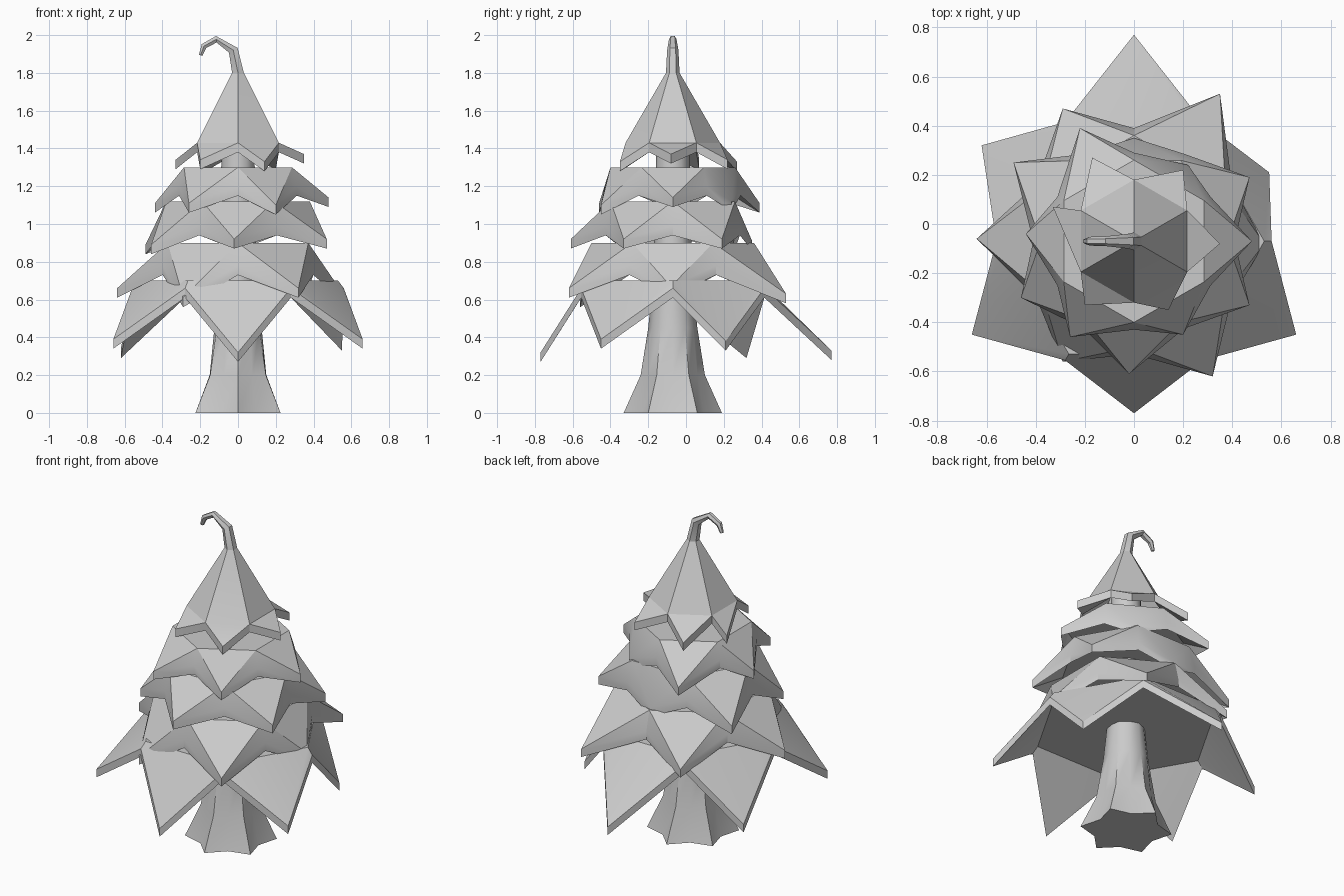
import bpy, bmesh
from math import cos, sin, radians
from mathutils import Vector

if "Cube" in bpy.data.objects:
    bpy.data.objects.remove(bpy.data.objects["Cube"])

CY = -0.07      # trunk axis in y
THICK = 0.05    # vertical thickness of the foliage


def polar(r, deg, z):
    return Vector((r * cos(radians(deg)), CY + r * sin(radians(deg)), z))


def finish(name, bm, angle):
    bmesh.ops.recalc_face_normals(bm, faces=bm.faces)
    me = bpy.data.meshes.new(name)
    bm.to_mesh(me)
    bm.free()
    ob = bpy.data.objects.new(name, me)
    bpy.context.collection.objects.link(ob)
    bpy.ops.object.select_all(action='DESELECT')
    ob.select_set(True)
    bpy.context.view_layer.objects.active = ob
    bpy.ops.object.shade_smooth_by_angle(angle=radians(angle))
    return ob


def skirt(name, start, ring, notch, tips, cap=False):
    """Six-pointed drooping shell: inner ring, notches and tips (tip z is the lower edge)."""
    bm = bmesh.new()
    layers = []
    for drop in (0, THICK):
        off = Vector((0, 0, -drop))
        R = [bm.verts.new(polar(ring[0], start + 60 * i, ring[1]) + off) for i in range(6)]
        N = [bm.verts.new(polar(notch[0], start + 60 * i, notch[1]) + off) for i in range(6)]
        T = [bm.verts.new(Vector((x, y, z + THICK)) + off) for x, y, z in tips]
        bm.faces.new(R)
        for i in range(6):
            j = (i + 1) % 6
            if cap:
                bm.faces.new((R[i], N[i], N[j], R[j]))
                bm.faces.new((N[i], T[i], N[j]))
            else:
                bm.faces.new((R[i], T[i], R[j]))
                bm.faces.new((R[i], N[i], T[i]))
                bm.faces.new((R[j], T[i], N[j]))
        layers.append([v for pair in zip(N, T) for v in pair])
    top, low = layers
    for i in range(12):
        j = (i + 1) % 12
        bm.faces.new((top[i], top[j], low[j], low[i]))
    return finish(name, bm, 20)


def loft(name, rings, angle):
    bm = bmesh.new()
    loops = [[bm.verts.new(p) for p in ring] for ring in rings]
    n = len(loops[0])
    for a, b in zip(loops, loops[1:]):
        for i in range(n):
            j = (i + 1) % n
            bm.faces.new((a[i], a[j], b[j], b[i]))
    bm.faces.new(loops[0])
    bm.faces.new(loops[-1])
    return finish(name, bm, angle)


# Trunk: six root lobes blending into a round column
profile = [(0, 0.26, 0.19), (0.2, 0.17, 0.15), (0.45, 0.13, 0.125),
           (0.7, 0.105, 0.1), (1.5, 0.085, 0.085)]
loft("trunk", [[polar(lobe if i % 2 == 0 else dip, 90 + 30 * i, z) for i in range(12)]
               for z, lobe, dip in profile], 40)

# Foliage tiers from the bottom up, tips counter-clockwise
skirt("foliage_bottom", 0, (0.53, 0.70), (0.56, 0.66),
      [(0.55, 0.21, 0.33), (0, 0.77, 0.28), (-0.62, 0.32, 0.29),
       (-0.66, -0.45, 0.34), (0, -0.77, 0.27), (0.66, -0.45, 0.34)])
skirt("foliage_lower", 30, (0.43, 0.90), (0.46, 0.78),
      [(0.35, 0.53, 0.58), (-0.29, 0.47, 0.60), (-0.64, -0.06, 0.61),
       (-0.29, -0.56, 0.56), (0.32, -0.62, 0.61), (0.53, -0.08, 0.62)])
skirt("foliage_middle", 0, (0.38, 1.12), (0.41, 0.99),
      [(0.47, 0.19, 0.87), (0, 0.35, 0.86), (-0.49, 0.25, 0.84),
       (-0.46, -0.30, 0.84), (-0.02, -0.61, 0.87), (0.47, -0.33, 0.87)])
skirt("foliage_upper", 30, (0.33, 1.30), (0.36, 1.20),
      [(0.22, 0.24, 1.07), (-0.22, 0.39, 1.06), (-0.44, -0.04, 1.06),
       (-0.26, -0.46, 1.06), (0.2, -0.45, 1.05), (0.48, -0.07, 1.09)])

# Pointed crown over the tiers
skirt("crown", 30, (0.036, 1.80), (0.25, 1.43),
      [(0.2, 0.22, 1.29), (-0.17, 0.27, 1.28), (-0.33, 0.07, 1.29),
       (-0.2, -0.33, 1.29), (0.14, -0.35, 1.28), (0.35, -0.08, 1.32)], cap=True)

# Curled tip: hexagon swept along a hook in the xz plane
path = [(0, 1.80, 0.036, 0), (-0.025, 1.92, 0.03, 28), (-0.115, 1.978, 0.02, 95),
        (-0.18, 1.942, 0.018, 140), (-0.198, 1.893, 0.011, 165)]
rings = []
for x, z, r, tilt in path:
    side = Vector((cos(radians(tilt)), 0, sin(radians(tilt))))
    rings.append([Vector((x, CY, z)) + side * r * cos(radians(30 + 60 * i))
                  + Vector((0, r * sin(radians(30 + 60 * i)), 0)) for i in range(6)])
loft("curled_tip", rings, 30)
